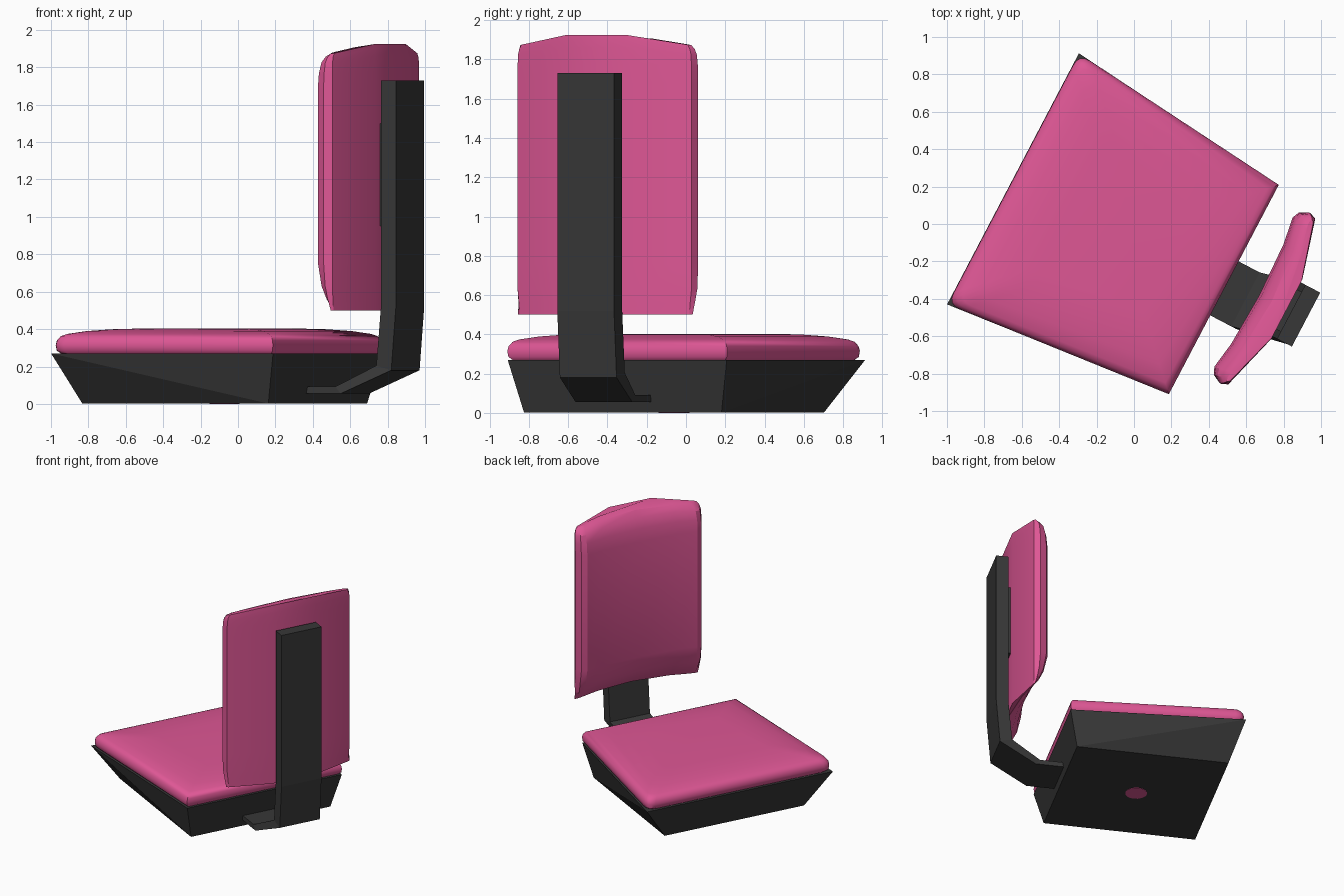
import bpy, bmesh, math

if "Cube" in bpy.data.objects:
    bpy.data.objects.remove(bpy.data.objects["Cube"])

# Chair axes: u runs across the chair, v runs towards its back
CA, SA = math.cos(math.radians(62.3)), math.sin(math.radians(62.3))
MID = -0.087   # seat centre across
BACK = -0.025  # backrest centre across


def world(u, v, z):
    return (CA * u + SA * v, SA * u - CA * v, z)


def material(name, colour):
    m = bpy.data.materials.new(name)
    m.diffuse_color = (*colour, 1)
    m.use_nodes = True
    m.node_tree.nodes["Principled BSDF"].inputs["Base Color"].default_value = m.diffuse_color
    return m


pink = material("pink upholstery", (0.73, 0.095, 0.30))
black = material("black plastic", (0.038, 0.038, 0.038))


def finish(name, bm, mat, smooth=None):
    bmesh.ops.recalc_face_normals(bm, faces=bm.faces)
    me = bpy.data.meshes.new(name)
    bm.to_mesh(me)
    bm.free()
    me.materials.append(mat)
    ob = bpy.data.objects.new(name, me)
    bpy.context.collection.objects.link(ob)
    if smooth:
        bpy.ops.object.select_all(action='DESELECT')
        bpy.context.view_layer.objects.active = ob
        ob.select_set(True)
        bpy.ops.object.shade_smooth_by_angle(angle=math.radians(smooth))
    return ob


def loft(name, rings, mat, smooth=None):
    bm = bmesh.new()
    vs = [[bm.verts.new(world(*p)) for p in r] for r in rings]
    for a, b in zip(vs, vs[1:]):
        for i in range(len(a)):
            j = (i + 1) % len(a)
            bm.faces.new((a[i], a[j], b[j], b[i]))
    bm.faces.new(vs[0])
    bm.faces.new(vs[-1])
    return finish(name, bm, mat, smooth)


# Seat base: tapered tray with an upright lower rear wall
bm = bmesh.new()
for half, v, z in ((0.568, -0.596, 0.002), (0.568, 0.527, 0.002), (0.568, 0.527, 0.145),
                   (0.758, -0.685, 0.27), (0.63, 0.588, 0.27)):
    for s in (-1, 1):
        bm.verts.new(world(MID + s * half, v, z))
bmesh.ops.convex_hull(bm, input=bm.verts)
finish("seat_base", bm, black)

# Round pink cap under the seat
loft("underside_cap", [[(MID + 0.08 * math.cos(a * math.pi / 8),
                         -0.035 + 0.08 * math.sin(a * math.pi / 8), z)
                        for a in range(16)] for z in (0.0, 0.008)], pink)


# Seat cushion: trapezoid with rounded front corners, domed top
def seat_ring(off, z, r=0.07):
    hf, hr, vf, vr = 0.757 - off, 0.632 - off, -0.683 + off, 0.588 - off
    pts = [(MID + hr, vr, z), (MID - hr, vr, z)]
    for s in (-1, 1):
        a, c, b = (hf - 0.1 * r, vf + r), (hf, vf), (hf - r, vf)
        arc = []
        for i in range(5):
            t = i / 4
            q = [(1 - t) ** 2 * a[k] + 2 * t * (1 - t) * c[k] + t * t * b[k] for k in (0, 1)]
            arc.append((MID + s * q[0], q[1], z))
        pts += arc if s < 0 else arc[::-1]
    return pts


loft("seat_cushion", [seat_ring(o, z) for o, z in (
    (0.022, 0.268), (0.004, 0.285), (0.0, 0.315), (0.005, 0.34), (0.02, 0.362),
    (0.045, 0.374), (0.12, 0.389), (0.22, 0.399), (0.33, 0.403))], pink, 40)

# Support bracket: flat arm that bends up behind the backrest
# rows: centre u, outer (v, z), inner (v, z)
path = [(-0.08, (0.50, 0.055), (0.50, 0.092)),
        (-0.08, (0.747, 0.055), (0.715, 0.092)),
        (BACK, (1.024, 0.18), (0.934, 0.205)),
        (BACK, (1.052, 0.52), (0.962, 0.52)),
        (BACK, (1.052, 1.73), (0.962, 1.73))]
loft("support_bracket", [[(c - 0.163, *o), (c + 0.163, *o), (c + 0.163, *i), (c - 0.163, *i)]
                         for c, o, i in path], black)

# Backrest cushion: three-facet back, slightly hollow front
half_section = [(0.18, 0.935), (0.50, 0.845), (0.515, 0.80), (0.49, 0.752),
                (0.45, 0.735), (0.30, 0.758)]
section = half_section + [(0.0, 0.77)] + [(-u, v) for u, v in reversed(half_section)]


def back_ring(z, t, width, crown):
    ring = []
    for u, v in section:
        side = max(0, (abs(u) - 0.18) / 0.32)
        rear = 0.935 - 0.09 * side
        ring.append((BACK + u * width, rear + (v - rear) * t, z - 0.05 * crown * side))
    return ring


loft("backrest_cushion", [back_ring(*r) for r in (
    (0.50, 0.10, 0.975, 0), (0.56, 0.48, 0.985, 0), (0.63, 0.76, 1, 0), (0.76, 1.0, 1, 0),
    (1.68, 1.0, 1, 0), (1.78, 0.93, 1, 0.3), (1.86, 0.78, 0.995, 0.7),
    (1.905, 0.55, 0.98, 1), (1.925, 0.25, 0.955, 1))], pink, 25)

# Mount plate joining bracket and backrest
loft("backrest_mount", [[(BACK + su * 0.12, v, z) for su, v in
                         ((-1, 0.92), (1, 0.92), (1, 0.97), (-1, 0.97))]
                        for z in (0.95, 1.5)], black)
